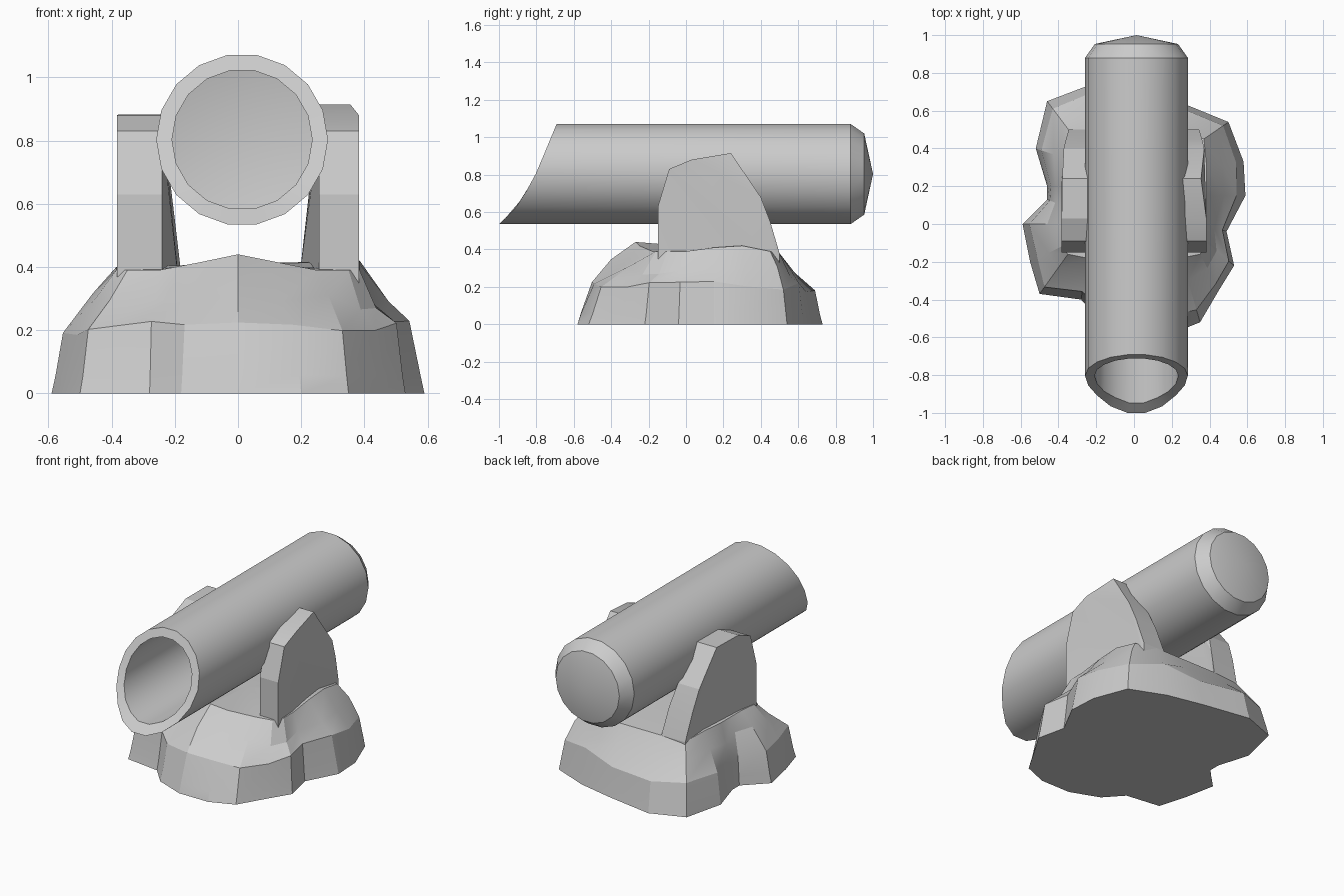
import bpy, bmesh, math, random

if "Cube" in bpy.data.objects:
    bpy.data.objects.remove(bpy.data.objects["Cube"])

random.seed(4)
CX, CZ, SIDES = 0.013, 0.803, 18


def make_object(name, bm, angle):
    bmesh.ops.recalc_face_normals(bm, faces=bm.faces[:])
    mesh = bpy.data.meshes.new(name)
    bm.to_mesh(mesh)
    bm.free()
    ob = bpy.data.objects.new(name, mesh)
    bpy.context.collection.objects.link(ob)
    bpy.ops.object.select_all(action='DESELECT')
    ob.select_set(True)
    bpy.context.view_layer.objects.active = ob
    bpy.ops.object.shade_smooth_by_angle(angle=math.radians(angle))
    return ob


def bridge(bm, a, b):
    n = len(a)
    return [bm.faces.new((a[i], a[(i + 1) % n], b[(i + 1) % n], b[i])) for i in range(n)]


def fan(bm, ring, co):
    tip = bm.verts.new(co)
    for i in range(len(ring)):
        bm.faces.new((ring[i], ring[(i + 1) % len(ring)], tip))


# Muzzle cut: y as a function of height
CUT = [(0.535, -1.0), (0.61, -0.92), (0.70, -0.86), (0.81, -0.80), (1.075, -0.69)]


def muzzle_y(z):
    for (z0, y0), (z1, y1) in zip(CUT, CUT[1:]):
        if z <= z1:
            return y0 + (y1 - y0) * (z - z0) / (z1 - z0)
    return CUT[-1][1]


# Barrel: bore, slanted rim, outer wall, chamfer and shallow cone at the back
bm = bmesh.new()


def tube_ring(radius, y=None):
    ring = []
    for i in range(SIDES):
        a = math.tau * i / SIDES
        z = CZ + radius * math.sin(a)
        ring.append(bm.verts.new((CX + radius * math.cos(a), muzzle_y(z) if y is None else y, z)))
    return ring


rings = [tube_ring(0.222, 0.84), tube_ring(0.222), tube_ring(0.272),
         tube_ring(0.272, 0.88), tube_ring(0.22, 0.953)]
for a, b in zip(rings, rings[1:]):
    bridge(bm, a, b)
fan(bm, rings[0], (CX, 0.88, CZ))
fan(bm, rings[-1], (CX, 1.0, CZ))
make_object("barrel", bm, 30)


# Side supports: y, z, outer x, inner x
def support(name, side, peak_z, peak_x, shift):
    profile = [(-0.15, 0.28, 0.383, 0.25), (-0.15, 0.63, 0.383, 0.25), (-0.09, 0.83, 0.383, 0.25),
               (0.03, 0.88, 0.383, 0.25), (0.24, peak_z, peak_x, 0.25), (0.40, 0.68, 0.372, 0.235),
               (0.45, 0.55, 0.36, 0.21), (0.50, 0.38, 0.345, 0.19), (0.50, 0.28, 0.345, 0.19)]
    bm = bmesh.new()
    outer = [bm.verts.new((side * xo, y, z)) for y, z, xo, xi in profile]
    inner = [bm.verts.new((side * xi + shift, y, z)) for y, z, xo, xi in profile]
    bridge(bm, outer, inner)
    caps = [bm.faces.new(outer), bm.faces.new(inner)]
    bmesh.ops.triangulate(bm, faces=caps)
    make_object(name, bm, 15)


support("right_support", 1, 0.915, 0.355, 0.006)
support("left_support", -1, 0.882, 0.38, 0.01)

# Rock base: foot outline (x, y) matched with plateau outline (x, y, z)
ROCK = [(0.49, -0.04, 0.385, 0, 0.39), (0.59, 0.15, 0.385, 0.15, 0.41), (0.58, 0.33, 0.385, 0.3, 0.42),
        (0.5, 0.54, 0.37, 0.45, 0.39), (0.28, 0.63, 0.25, 0.5, 0.38), (0.05, 0.68, 0.1, 0.5, 0.38),
        (-0.25, 0.73, -0.18, 0.5, 0.38), (-0.46, 0.65, -0.34, 0.49, 0.38), (-0.52, 0.4, -0.37, 0.35, 0.4),
        (-0.46, 0.2, -0.385, 0.2, 0.4), (-0.46, 0.13, -0.385, 0.1, 0.4), (-0.59, 0, -0.385, 0, 0.4),
        (-0.55, -0.2, -0.385, -0.12, 0.39), (-0.5, -0.37, -0.35, -0.16, 0.39),
        (-0.28, -0.4, -0.25, -0.18, 0.39), (-0.18, -0.51, -0.12, -0.22, 0.415),
        (0, -0.58, 0, -0.27, 0.44), (0.2, -0.58, 0.1, -0.25, 0.42), (0.35, -0.52, 0.25, -0.18, 0.39),
        (0.45, -0.35, 0.35, -0.16, 0.39), (0.53, -0.22, 0.385, -0.1, 0.39)]
bm = bmesh.new()
layers = []
for t, h, jitter in [(0, 0, 0), (0.06, 0.14, 0), (0.22, 0.52, 0.025), (0.6, 0.74, 0.025), (1, 1, 0)]:
    ring = []
    for fx, fy, px, py, pz in ROCK:
        k = t + random.uniform(-2, 2) * jitter
        ring.append(bm.verts.new((fx + (px - fx) * k, fy + (py - fy) * k,
                                  pz * h + random.uniform(-1, 1) * jitter)))
    layers.append(ring)
for a, b in zip(layers, layers[1:]):
    bridge(bm, a, b)
bm.faces.new(layers[0])
fan(bm, layers[-1], (0, 0.1, 0.41))
make_object("rock_base", bm, 20)
